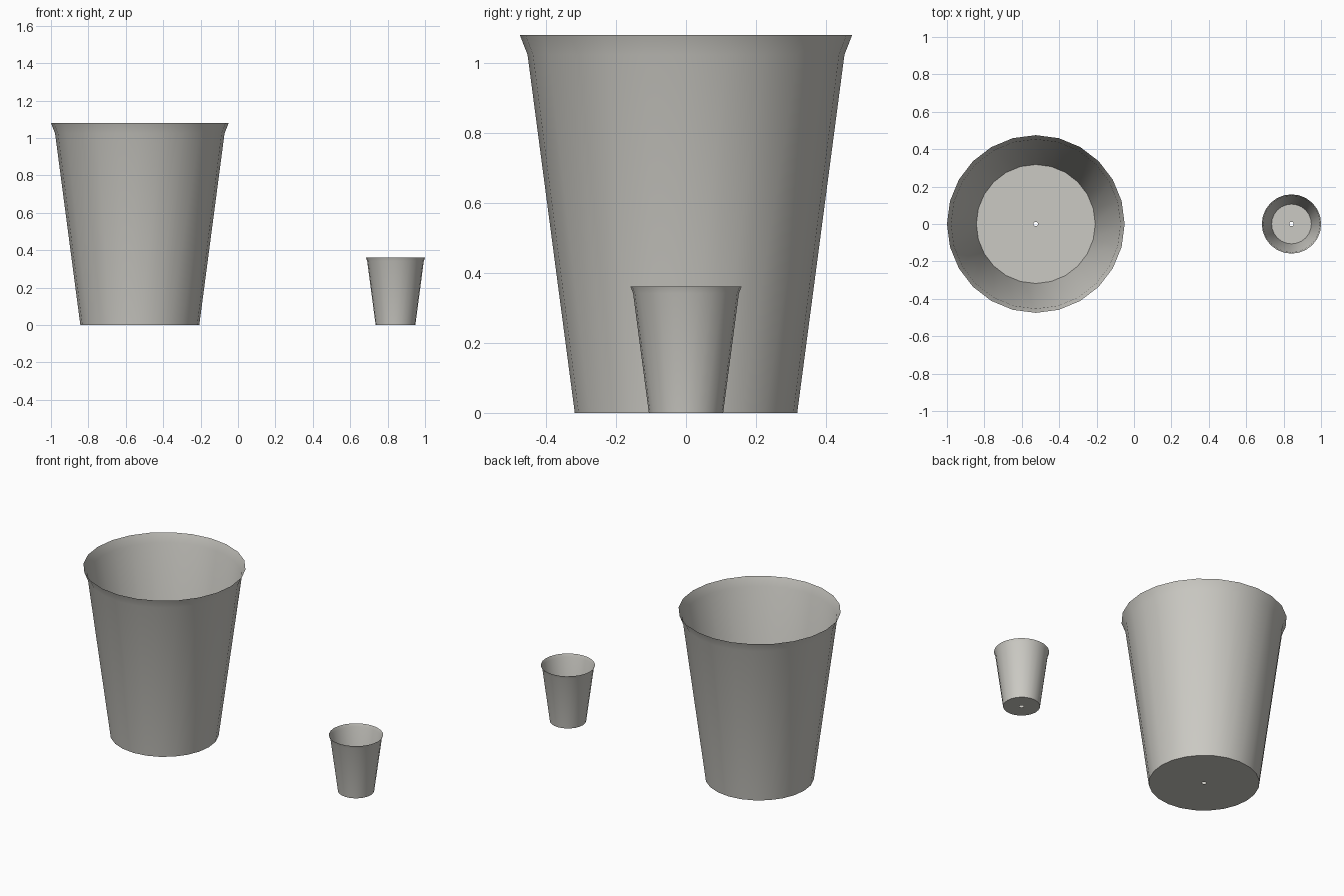
import bpy
import bmesh
from math import cos, sin, tau

if "Cube" in bpy.data.objects:
    bpy.data.objects.remove(bpy.data.objects["Cube"], do_unlink=True)

SIDES = 24
HOLE = 0.012

# Warm light grey for both cups
grey = bpy.data.materials.new("warm_grey")
grey.use_nodes = True
colour = (0.60, 0.59, 0.55, 1.0)
grey.diffuse_color = colour
grey.node_tree.nodes["Principled BSDF"].inputs["Base Color"].default_value = colour


def make_cup(name, x, scale):
    """Thin open cup: pierced base, tapered wall and flared lip."""
    profile = [(HOLE / scale, 0), (0.318, 0), (0.453, 1.024), (0.475, 1.08)]
    bm = bmesh.new()
    rings = []
    for radius, z in profile:
        rings.append([bm.verts.new((scale * radius * cos(tau * i / SIDES),
                                    scale * radius * sin(tau * i / SIDES),
                                    scale * z)) for i in range(SIDES)])
    for low, high in zip(rings, rings[1:]):
        for i in range(SIDES):
            j = (i + 1) % SIDES
            bm.faces.new((low[i], low[j], high[j], high[i]))
    mesh = bpy.data.meshes.new(name)
    bm.to_mesh(mesh)
    bm.free()
    mesh.materials.append(grey)

    cup = bpy.data.objects.new(name, mesh)
    cup.location.x = x
    bpy.context.collection.objects.link(cup)
    bpy.ops.object.select_all(action="DESELECT")
    cup.select_set(True)
    bpy.context.view_layer.objects.active = cup
    bpy.ops.object.shade_smooth_by_angle()


make_cup("large_cup", -0.525, 1.0)
make_cup("small_cup", 0.842, 0.334)
